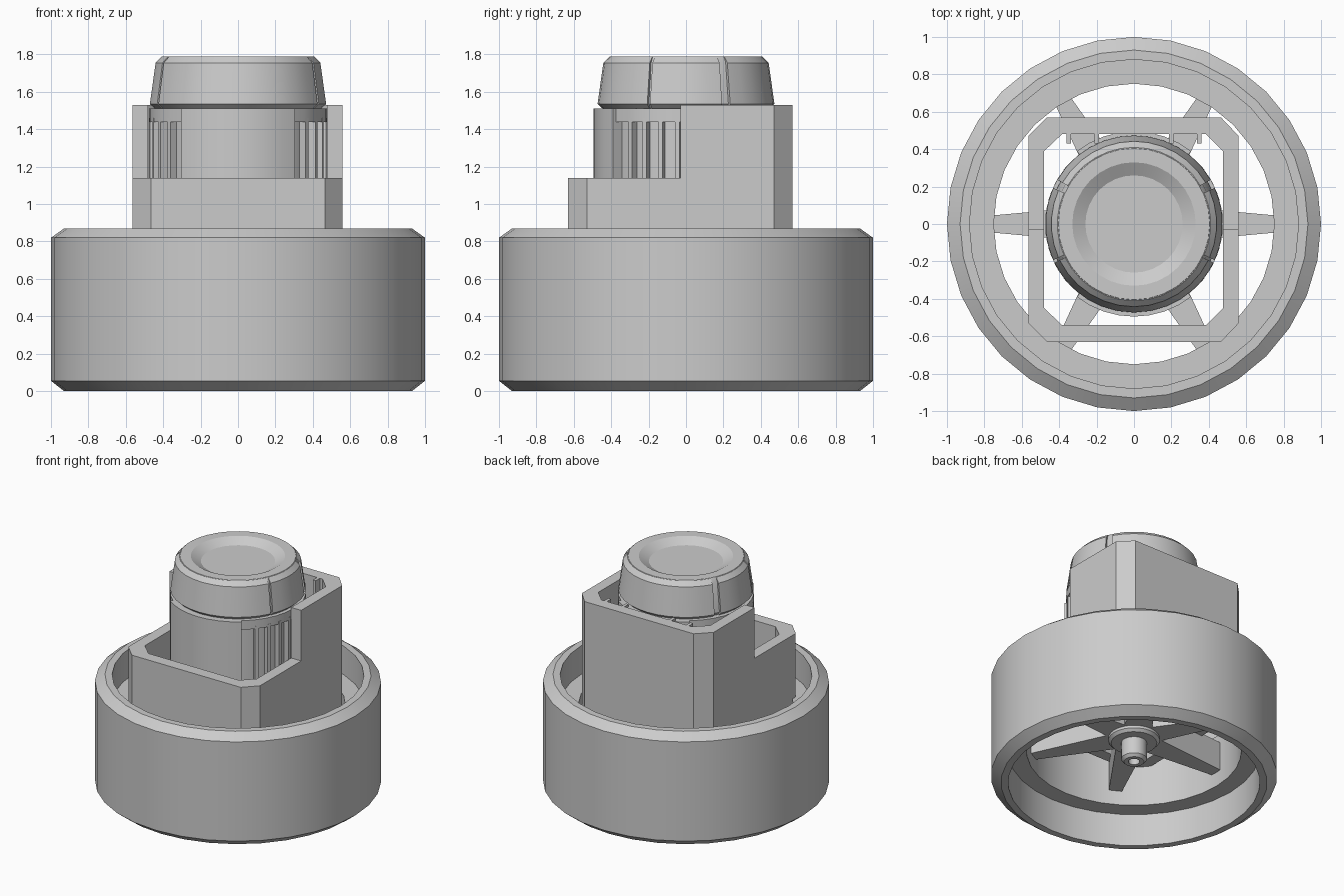
import bpy, bmesh, math
from mathutils import Matrix

if "Cube" in bpy.data.objects:
    bpy.data.objects.remove(bpy.data.objects["Cube"])

grey = bpy.data.materials.new("plain grey")
grey.diffuse_color = (0.6, 0.6, 0.6, 1)
grey.use_nodes = True
grey.node_tree.nodes["Principled BSDF"].inputs["Base Color"].default_value = grey.diffuse_color


def finish(name, bm, smooth=False):
    bmesh.ops.recalc_face_normals(bm, faces=bm.faces)
    me = bpy.data.meshes.new(name)
    bm.to_mesh(me)
    bm.free()
    ob = bpy.data.objects.new(name, me)
    bpy.context.collection.objects.link(ob)
    me.materials.append(grey)
    if smooth:
        bpy.ops.object.select_all(action='DESELECT')
        ob.select_set(True)
        bpy.context.view_layer.objects.active = ob
        bpy.ops.object.shade_smooth_by_angle(angle=math.radians(28))
    return ob


def lathe(name, profile, sides=32, closed=True, start=0.0, sweep=360.0):
    """Revolve an (r, z) profile about z; partial sweeps get end caps."""
    bm = bmesh.new()
    full = sweep == 360
    rings = []
    for i in range(sides if full else sides + 1):
        a = math.radians(start + sweep * i / sides)
        rings.append([bm.verts.new((r * math.cos(a), r * math.sin(a), z)) for r, z in profile])
    n = len(profile)
    for i in range(sides):
        p, q = rings[i], rings[(i + 1) % len(rings)]
        for k in range(n if closed else n - 1):
            m = (k + 1) % n
            bm.faces.new((p[k], q[k], q[m], p[m]))
    if not full:
        bm.faces.new(rings[0])
        bm.faces.new(rings[-1])
    elif not closed:
        bm.faces.new([r[0] for r in rings])
        bm.faces.new([r[-1] for r in rings])
    return finish(name, bm, True)


def prism(name, loop, z0, z1, rot=0.0):
    bm = bmesh.new()
    f = bm.faces.new([bm.verts.new((x, y, z0)) for x, y in loop])
    ext = bmesh.ops.extrude_face_region(bm, geom=[f])["geom"]
    for v in ext:
        if isinstance(v, bmesh.types.BMVert):
            v.co.z = z1
    bm.transform(Matrix.Rotation(math.radians(rot), 4, 'Z'))
    return finish(name, bm)


def shell(name, outer, inner, z0, z1, closed):
    """Wall between two matching outlines."""
    bm = bmesh.new()
    cols = [[bm.verts.new((*p, z)) for p, z in ((o, z0), (o, z1), (i, z1), (i, z0))]
            for o, i in zip(outer, inner)]
    n = len(cols)
    for j in range(n if closed else n - 1):
        a, b = cols[j], cols[(j + 1) % n]
        for k in range(4):
            bm.faces.new((a[k], b[k], b[(k + 1) % 4], a[(k + 1) % 4]))
    if not closed:
        bm.faces.new(cols[0])
        bm.faces.new(cols[-1])
    return finish(name, bm)


# Outer ring: chamfered tyre-like rim with a recess above and below
lathe("outer_ring", [(0.93, 0), (1, 0.055), (1, 0.82), (0.93, 0.87), (0.88, 0.87), (0.88, 0.65),
                     (0.75, 0.65), (0.75, 0.25), (0.88, 0.25), (0.88, 0)])

# Six tapered spokes
for i in range(6):
    prism(f"spoke_{i + 1}", [(0.05, -0.11), (0.765, -0.045), (0.765, 0.045), (0.05, 0.11)],
          0.36, 0.58, 60 * i)

# Hub and hollow shaft end
lathe("hub", [(0.14, 0.62), (0.18, 0.58), (0.18, 0.34), (0.16, 0.32), (0.09, 0.32), (0.09, 0.19),
              (0.07, 0.17), (0.04, 0.17), (0.04, 0.22)], 24, closed=False)

# Housing: chamfered box wall, taller at the back
outer = [(-0.565, -0.03), (-0.565, 0.47), (-0.465, 0.57), (0.465, 0.57), (0.56, 0.47), (0.56, -0.03),
         (0.56, -0.53), (0.465, -0.63), (-0.465, -0.63), (-0.565, -0.53)]
inner = [(-0.48, -0.03), (-0.48, 0.39), (-0.385, 0.48), (0.385, 0.48), (0.475, 0.39), (0.475, -0.03),
         (0.475, -0.45), (0.385, -0.54), (-0.385, -0.54), (-0.48, -0.45)]
shell("housing_front", outer[5:] + outer[:1], inner[5:] + inner[:1], 0.56, 1.14, False)
shell("housing_back", outer[:6], inner[:6], 0.56, 1.53, False)

# Rails on the inside of the back wall
for s in (-1, 1):
    for k, x in enumerate((0.2, 0.35)):
        prism(f"rail_{'left' if s < 0 else 'right'}_{k + 1}",
              [(s * x - 0.012, 0.43), (s * x + 0.012, 0.43), (s * x + 0.012, 0.49), (s * x - 0.012, 0.49)],
              0.56, 1.53)

# Motor body: core, raised front and back panels, top band and vent fins
lathe("body_core", [(0.435, 0.56), (0.435, 1.52)], closed=False)
for nm, a in (("front", 232), ("back", 52)):
    lathe(f"body_panel_{nm}", [(0.42, 0.56), (0.495, 0.56), (0.495, 1.51), (0.42, 1.51)],
          8, start=a, sweep=76)
for nm, a in (("right", -52), ("left", 128)):
    lathe(f"vent_band_{nm}", [(0.42, 1.44), (0.475, 1.44), (0.475, 1.51), (0.42, 1.51)],
          10, start=a, sweep=104)
    for k in range(8):
        b = a + 13 + k * 78 / 7
        prism(f"vent_fin_{nm}_{k + 1}", [(0.42, -0.012), (0.475, -0.012), (0.475, 0.012), (0.42, 0.012)],
              0.56, 1.46, b)

# Dished cap with raised grip pads front and back
lathe("cap", [(0.43, 1.505), (0.455, 1.535), (0.425, 1.76), (0.405, 1.79), (0.33, 1.79),
              (0.26, 1.75)], closed=False)
pad = [(0.41, 1.51), (0.445, 1.51), (0.473, 1.535), (0.442, 1.755), (0.41, 1.788), (0.40, 1.788)]
for nm, a in (("front", 206), ("back", 30)):
    lathe(f"cap_grip_{nm}", pad, 12, start=a, sweep=128 if nm == "front" else 120)
for nm, a in (("right", -24), ("left", 156)):
    lathe(f"cap_grip_{nm}", pad, 5, start=a, sweep=48)
